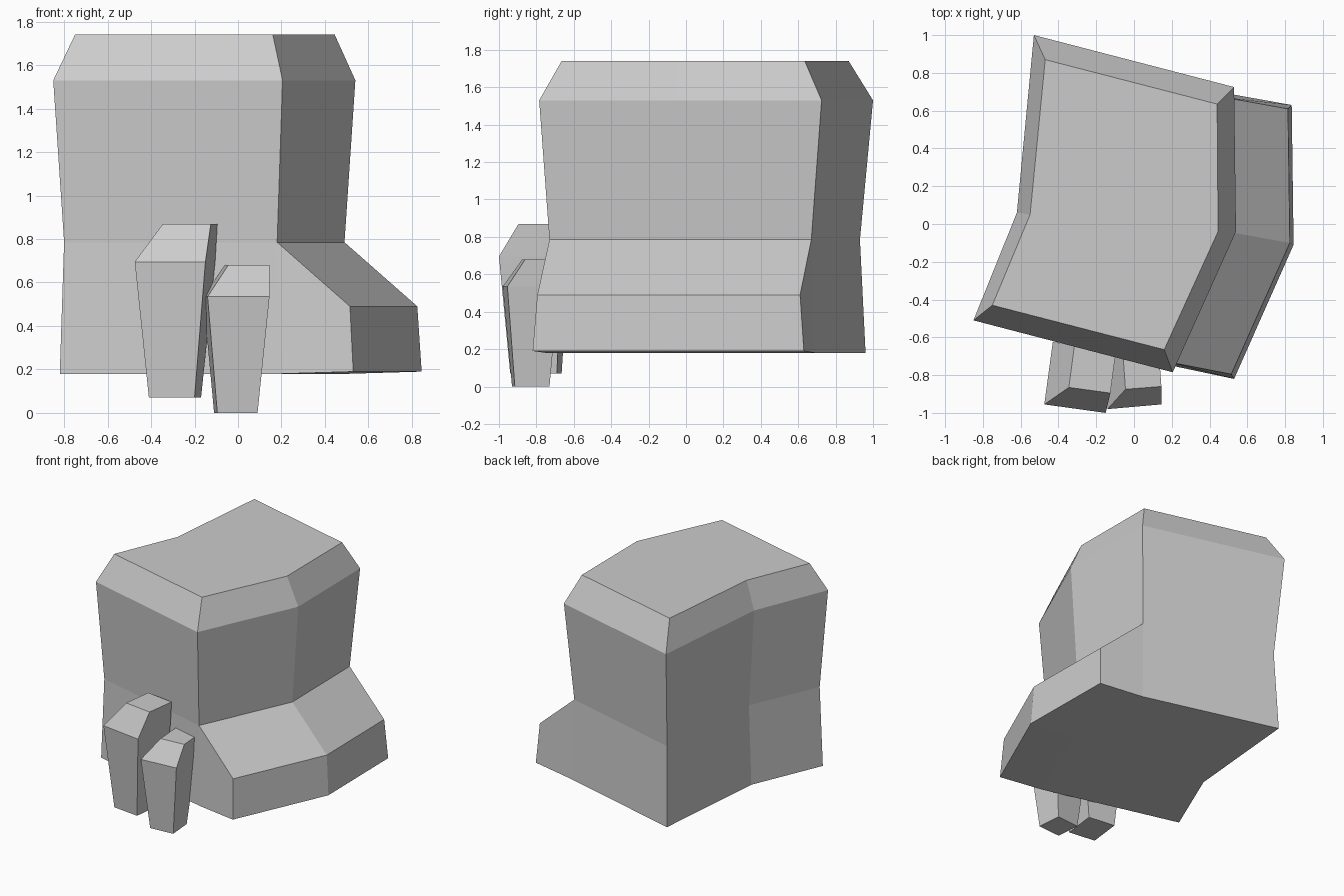
import bpy, bmesh

if "Cube" in bpy.data.objects:
    bpy.data.objects.remove(bpy.data.objects["Cube"])

def finish(name, bm):
    bmesh.ops.remove_doubles(bm, verts=bm.verts, dist=0.0005)
    bmesh.ops.recalc_face_normals(bm, faces=bm.faces)
    me = bpy.data.meshes.new(name)
    bm.to_mesh(me)
    bm.free()
    ob = bpy.data.objects.new(name, me)
    bpy.context.collection.objects.link(ob)
    return ob

def ring(bm, pts, z):
    return [bm.verts.new((x, y, z)) for x, y in pts]

def stack(bm, sections, skip=()):
    """Join closed sections [(z, points)...] and cap both ends; skip = (row, column) left open."""
    rings = [ring(bm, p, z) for z, p in sections]
    n = len(rings[0])
    for r, (a, b) in enumerate(zip(rings, rings[1:])):
        for i in range(n):
            if (r, i) not in skip:
                j = (i + 1) % n
                bm.faces.new((a[i], a[j], b[j], b[i]))
    bm.faces.new(rings[0][::-1])
    bm.faces.new(rings[-1])
    return rings

# Main boulder: corners run front left, front right, mid right, back right, back left, mid left
bm = bmesh.new()
rings = stack(bm, [
    (0.18, [(-.82, -.49), (.20, -.75), (.51, -.04), (.50, .69), (-.51, .96), (-.59, .05)]),
    (0.785, [(-.80, -.48), (.18, -.73), (.49, -.04), (.48, .67), (-.49, .93), (-.57, .05)]),
    (1.53, [(-.85, -.51), (.205, -.785), (.54, -.04), (.53, .725), (-.53, 1.0), (-.62, .06)]),
    (1.74, [(-.75, -.43), (.16, -.665), (.445, -.04), (.44, .635), (-.47, .87), (-.55, .05)]),
], skip={(0, 1), (0, 2)})

# Sloping ledge pulled out of the lower right side
upper, lower = rings[1][1:4], rings[0][1:4]
lip = ring(bm, [(.515, -.795), (.825, -.10), (.815, .61)], 0.49)
foot = ring(bm, [(.53, -.82), (.845, -.11), (.835, .63)], 0.19)
strips = [upper, lip, foot, lower]
for a, b in zip(strips, strips[1:]):
    for i in range(2):
        bm.faces.new((a[i], a[i + 1], b[i + 1], b[i]))
for k in (0, 2):
    bm.faces.new((upper[k], lip[k], foot[k], lower[k]))
finish("main_boulder", bm)

# Two small tapering stones in front: corners front left, front right, back right, back left
stones = {
    "tall_small_stone": [
        (0.07, [(-.41, -.915), (-.20, -.94), (-.17, -.69), (-.38, -.665)]),
        (0.695, [(-.475, -.955), (-.15, -1.0), (-.105, -.67), (-.43, -.625)]),
        (0.87, [(-.345, -.865), (-.125, -.895), (-.095, -.67), (-.315, -.64)])],
    "short_small_stone": [
        (0.0, [(-.095, -.93), (.09, -.915), (.075, -.73), (-.11, -.745)]),
        (0.535, [(-.14, -.98), (.145, -.955), (.125, -.68), (-.16, -.70)]),
        (0.68, [(-.045, -.875), (.145, -.86), (.13, -.65), (-.06, -.665)])],
}
for name, sections in stones.items():
    bm = bmesh.new()
    stack(bm, sections)
    finish(name, bm)
